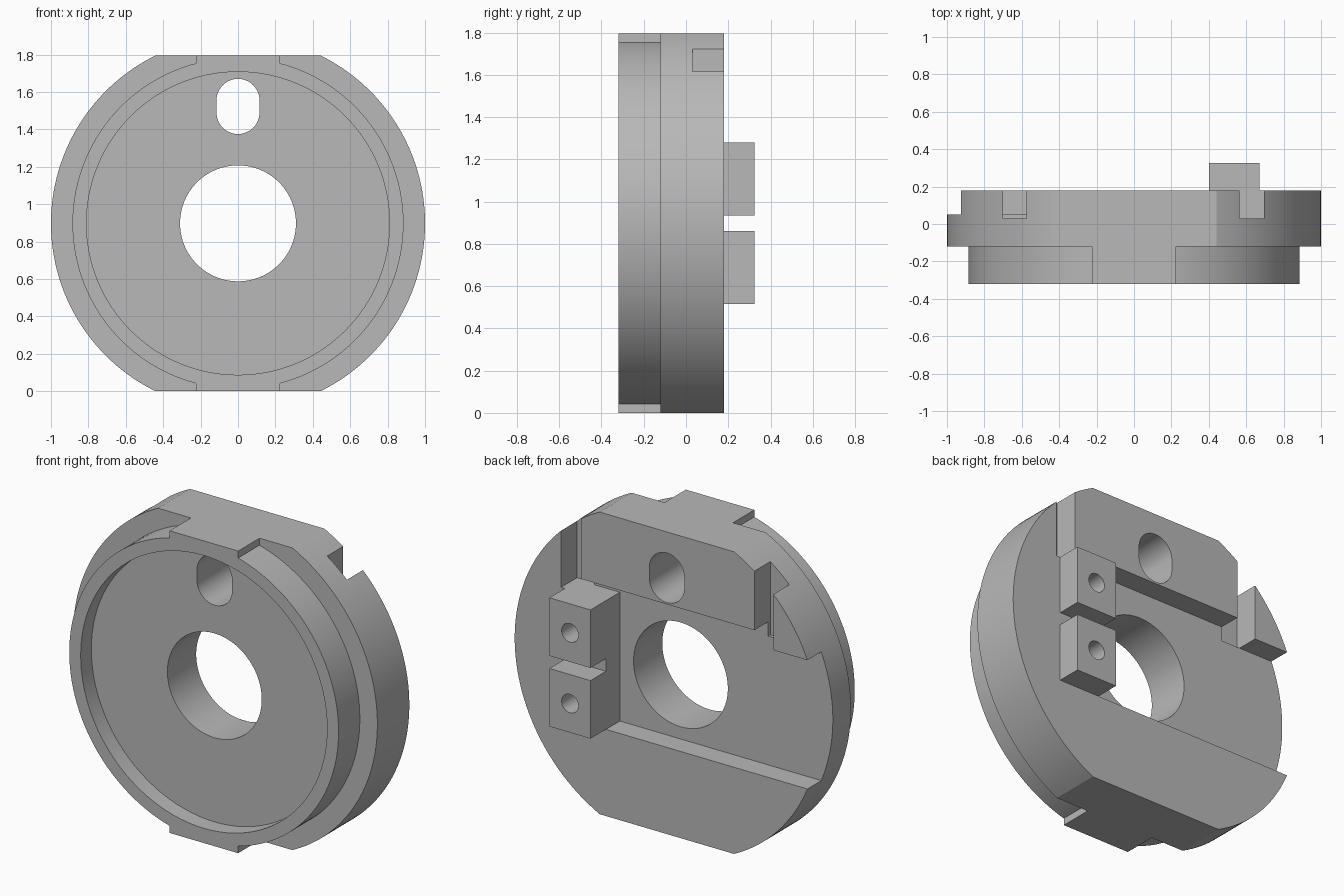
import bpy, bmesh, math

cube = bpy.data.objects.get("Cube")
if cube:
    bpy.data.objects.remove(cube, do_unlink=True)

TOP = 1.795          # height between the two flats
MID = TOP / 2        # height of the disc axis
BACK = 0.18          # rear face of the disc

grey = bpy.data.materials.new("machined grey")
grey.use_nodes = True
grey.diffuse_color = (0.48, 0.48, 0.48, 1)
grey.node_tree.nodes["Principled BSDF"].inputs["Base Color"].default_value = (0.48, 0.48, 0.48, 1)


def prism(name, outline, y0, y1):
    """Extrude an (x, z) outline along y."""
    bm = bmesh.new()
    face = bm.faces.new([bm.verts.new((x, y0, z)) for x, z in outline])
    ext = bmesh.ops.extrude_face_region(bm, geom=[face])
    verts = [v for v in ext["geom"] if isinstance(v, bmesh.types.BMVert)]
    bmesh.ops.translate(bm, verts=verts, vec=(0, y1 - y0, 0))
    bmesh.ops.recalc_face_normals(bm, faces=bm.faces)
    mesh = bpy.data.meshes.new(name)
    bm.to_mesh(mesh)
    bm.free()
    mesh.materials.append(grey)
    obj = bpy.data.objects.new(name, mesh)
    bpy.context.collection.objects.link(obj)
    return obj


def rect(x0, x1, z0, z1):
    return [(x0, z0), (x1, z0), (x1, z1), (x0, z1)]


def arc(x, z, r, start, end, n):
    angles = [math.radians(start + (end - start) * i / n) for i in range(n + 1)]
    return [(x + r * math.cos(a), z + r * math.sin(a)) for a in angles]


def circle(x, z, r, n=128):
    return arc(x, z, r, 0, 360, n)[:-1]


def flatted_disc(r):
    """Circle with its top and bottom cut off by flats."""
    a = math.degrees(math.asin(min(1, MID / r)))
    return arc(0, MID, r, -a, a, 80) + arc(0, MID, r, 180 - a, 180 + a, 80)


def boolean(target, tool, operation):
    """Apply a boolean and discard the tool."""
    tool.hide_render = True
    mod = target.modifiers.new(operation, "BOOLEAN")
    mod.operation, mod.solver, mod.object = operation, "EXACT", tool
    bpy.context.view_layer.objects.active = target
    bpy.ops.object.modifier_apply(modifier=mod.name)
    bpy.data.objects.remove(tool, do_unlink=True)


def finish(obj):
    bpy.ops.object.select_all(action="DESELECT")
    obj.select_set(True)
    bpy.context.view_layer.objects.active = obj
    bpy.ops.object.shade_smooth_by_angle(angle=math.radians(25))


# Main disc with the front boss and its two locating tabs
body = prism("flange_disc", flatted_disc(1.0), -0.12, BACK)
boolean(body, prism("boss", circle(0, MID, 0.885), -0.32, 0.0), "UNION")
boolean(body, prism("tabs", rect(-0.225, 0.225, 0, TOP), -0.32, -0.05), "UNION")

# Front recess, centre bore and oblong hole
boolean(body, prism("recess", circle(0, MID, 0.81), -0.5, -0.22), "DIFFERENCE")
boolean(body, prism("bore", circle(0, MID, 0.31, 96), -0.5, 0.5), "DIFFERENCE")
oblong = arc(0, 1.555, 0.115, 0, 180, 24) + arc(0, 1.49, 0.115, 180, 360, 24)
boolean(body, prism("oblong", oblong, -0.5, 0.5), "DIFFERENCE")

# Rear channel, with a narrow step above it
channel = [(-1.2, 0.515), (0.4, 0.515), (0.4, 1.28), (0.695, 1.28),
           (0.695, 1.365), (-0.7, 1.365), (-0.7, 1.28), (-1.2, 1.28)]
boolean(body, prism("channel", channel, 0.05, 0.5), "DIFFERENCE")

# Two upright slots running out through the rim
for x0, x1 in ((-0.7, -0.575), (0.565, 0.695)):
    boolean(body, prism("slot", rect(x0, x1, 1.28, 2), 0.03, 0.5), "DIFFERENCE")
finish(body)

# Pair of drilled posts on the rear face
for name, z0, z1 in (("lower_post", 0.515, 0.86), ("upper_post", 0.935, 1.28)):
    post = prism(name, rect(0.4, 0.67, z0, z1), BACK, 0.325)
    hole = prism("hole", circle(0.535, (z0 + z1) / 2, 0.055, 32), 0.1, 0.5)
    boolean(post, hole, "DIFFERENCE")
    finish(post)
